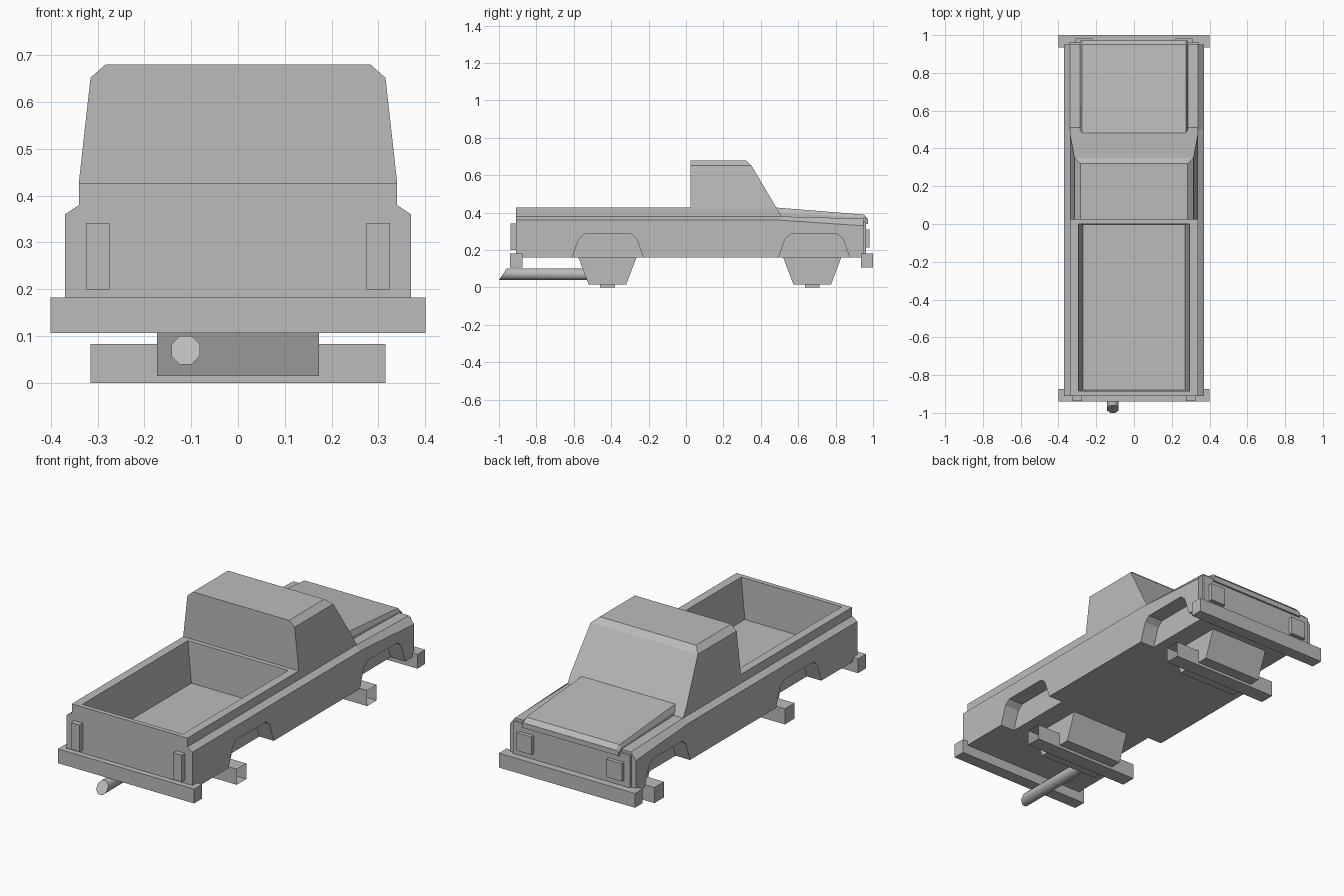
import bpy, bmesh, math
from mathutils import Vector

cube = bpy.data.objects.get("Cube")
if cube:
    bpy.data.objects.remove(cube, do_unlink=True)

grey = bpy.data.materials.new("plain grey")
grey.use_nodes = True
grey.diffuse_color = (0.5, 0.5, 0.5, 1)
grey.node_tree.nodes["Principled BSDF"].inputs["Base Color"].default_value = (0.5, 0.5, 0.5, 1)


def loft(name, rings, cap_last=True):
    """Join rings of points into a closed solid."""
    bm = bmesh.new()
    loops = [[bm.verts.new(p) for p in ring] for ring in rings]
    for a, b in zip(loops, loops[1:]):
        for i in range(len(a)):
            j = (i + 1) % len(a)
            bm.faces.new((a[i], a[j], b[j], b[i]))
    bm.faces.new(loops[0])
    last = bm.faces.new(loops[-1])
    bmesh.ops.recalc_face_normals(bm, faces=bm.faces[:])
    if not cap_last:
        bmesh.ops.delete(bm, geom=[last], context='FACES_ONLY')
    mesh = bpy.data.meshes.new(name)
    bm.to_mesh(mesh)
    bm.free()
    mesh.materials.append(grey)
    obj = bpy.data.objects.new(name, mesh)
    bpy.context.collection.objects.link(obj)
    return obj


def rect(x0, x1, y0, y1, z):
    return [(x0, y0, z), (x1, y0, z), (x1, y1, z), (x0, y1, z)]


def box(name, x0, x1, y0, y1, z0, z1):
    return loft(name, [rect(x0, x1, y0, y1, z) for z in (z0, z1)])


def section(y, half):
    """Mirrored cross-section at y from its +x half, bottom to top."""
    return [(x, y, z) for x, z in half] + [(-x, y, z) for x, z in reversed(half)]


def cut(target, cutter):
    cutter.hide_render = True
    cutter.hide_set(True)
    cutter.display_type = 'WIRE'
    mod = target.modifiers.new("cut", 'BOOLEAN')
    mod.operation = 'DIFFERENCE'
    mod.solver = 'EXACT'
    mod.object = cutter


# Lower body with chamfered shoulders
bed_half = [(0.37, 0.16), (0.37, 0.36), (0.34, 0.38), (0.34, 0.427)]
bed = loft("bed_body", [section(y, bed_half) for y in (-0.91, 0.03)])
front_half = bed_half[:3]
nose_half = [(0.37, 0.16), (0.37, 0.33), (0.34, 0.368)]
front = loft("engine_body", [section(0.03, front_half), section(0.5, front_half),
                             section(0.95, nose_half)])

# Open cargo bed
cut(bed, loft("bed_cutter", [rect(-0.27, 0.27, -0.88, -0.005, 0.21),
                             rect(-0.295, 0.295, -0.885, 0.0, 0.427),
                             rect(-0.295, 0.295, -0.885, 0.0, 0.5)]))

# Wheel arches, one pair in each body half
arch = [(0.19, 0.16), (0.155, 0.26), (0.125, 0.285)]
for body, label, centre in ((bed, "bed", -0.418), (front, "engine", 0.685)):
    outline = [(0.207, 0.11)] + arch
    outline = outline + [(-y, z) for y, z in reversed(outline)]
    for side in (-1, 1):
        rings = [[(side * x, centre + y, z) for y, z in outline] for x in (0.285, 0.45)]
        cut(body, loft(label + "_arch_cutter", rings))

# Cab with leaning sides and sloping windscreen
loft("cab", [rect(-w, w, 0.025, y, z) for w, y, z in
             ((0.34, 0.51, 0.38), (0.34, 0.483, 0.427), (0.315, 0.35, 0.652), (0.283, 0.32, 0.68))])

# Raised hood panel and nose
loft("hood", [section(y, [(0.285, 0.34), (0.285, low), (0.275, top)]) for y, low, top in
              ((0.45, 0.40, 0.43), (0.95, 0.375, 0.39), (0.972, 0.36, 0.367))])
box("grille_panel", -0.345, 0.345, 0.94, 0.962, 0.17, 0.355)

# Bumpers
box("hood_end_bumper", -0.4, 0.4, 0.935, 1.0, 0.107, 0.183)
box("bed_end_bumper", -0.4, 0.4, -0.94, -0.873, 0.107, 0.183)

# Lamps
for side, label in ((1, "left"), (-1, "right")):
    inner, outer = sorted((side * 0.275, side * 0.325))
    box(label + "_bed_lamp", inner, outer, -0.938, -0.9, 0.2, 0.342)
    inner, outer = sorted((side * 0.22, side * 0.31))
    box(label + "_hood_lamp", inner, outer, 0.95, 0.982, 0.215, 0.31)

# Axle housings and axle bars, open at one end
for label, centre in (("bed_end", -0.42), ("hood_end", 0.675)):
    loft(label + "_axle_housing", [rect(-0.173, 0.173, centre - d, centre + d, z)
                                   for d, z in ((0.1, 0.015), (0.157, 0.165))])
    loft(label + "_axle_bar", [[(x, centre + y, z) for y, z in
                                ((-0.04, 0), (0.04, 0), (0.04, 0.083), (-0.04, 0.083))]
                               for x in (-0.315, 0.315)], cap_last=False)

# Slant-cut exhaust pipe
corners = [math.radians(22.5 + 45 * i) for i in range(8)]
circle = [(-0.112 + 0.033 * math.cos(a), 0.07 + 0.033 * math.sin(a)) for a in corners]
pipe = loft("exhaust_pipe", [[(x, -0.98 + (z - 0.07) * 0.65, z) for x, z in circle],
                             [(x, -0.5, z) for x, z in circle]])
bpy.ops.object.select_all(action='DESELECT')
pipe.select_set(True)
bpy.context.view_layer.objects.active = pipe
bpy.ops.object.shade_smooth_by_angle(angle=math.radians(50))
